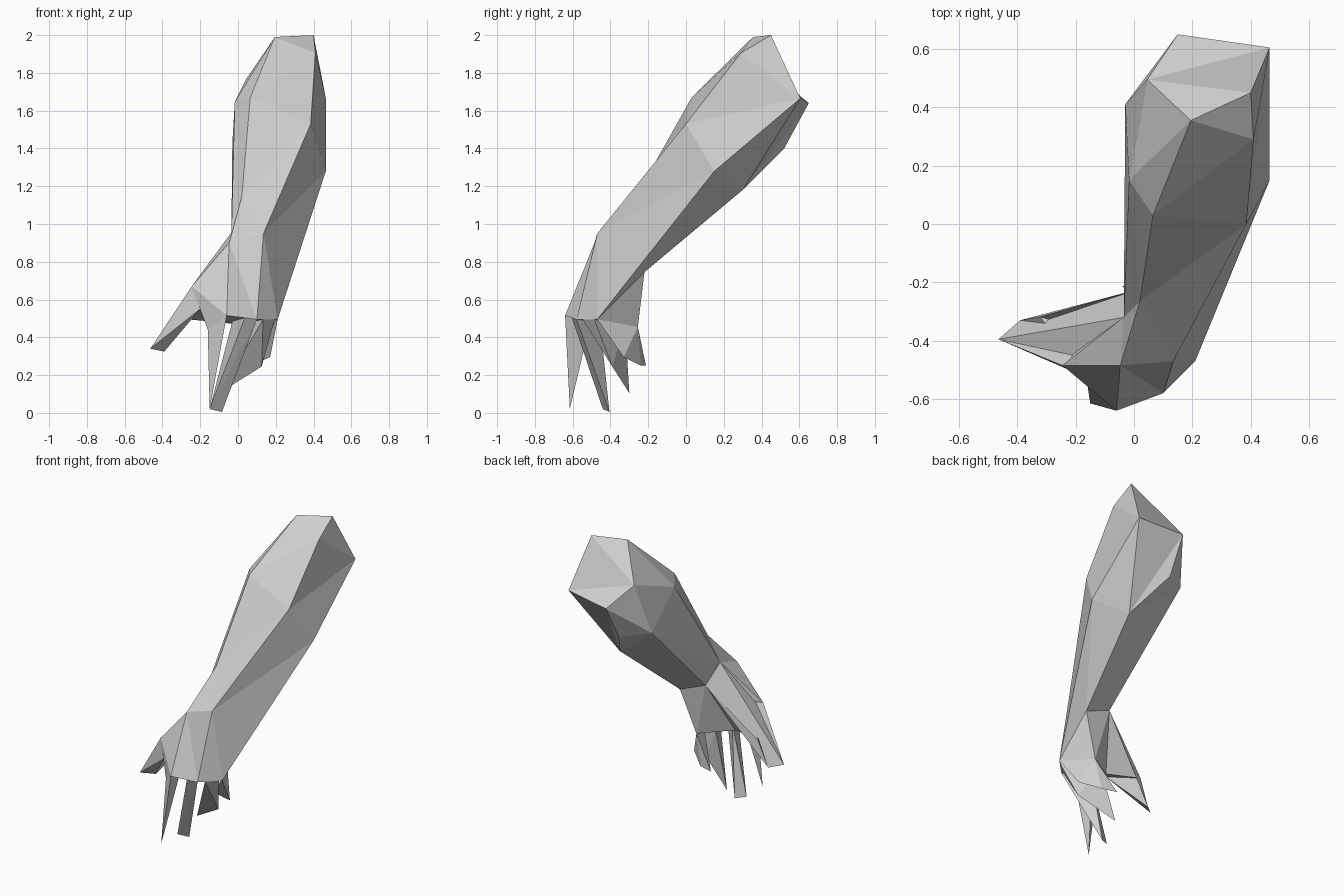
import bpy
import bmesh
from mathutils import Vector

cube = bpy.data.objects.get("Cube")
if cube:
    bpy.data.objects.remove(cube, do_unlink=True)

# One plain grey for the whole arm
grey = bpy.data.materials.new("light_grey")
grey.use_nodes = True
colour = (0.63, 0.63, 0.63, 1)
grey.diffuse_color = colour
grey.node_tree.nodes["Principled BSDF"].inputs["Base Color"].default_value = colour


def finish(bm, name):
    """Triangulate, orient outwards and turn the bmesh into an object."""
    bmesh.ops.triangulate(bm, faces=bm.faces[:])
    bmesh.ops.recalc_face_normals(bm, faces=bm.faces[:])
    mesh = bpy.data.meshes.new(name)
    bm.to_mesh(mesh)
    bm.free()
    mesh.materials.append(grey)
    obj = bpy.data.objects.new(name, mesh)
    bpy.context.collection.objects.link(obj)
    return obj


def hull(name, points):
    """Flat-sided solid wrapped around a few points."""
    bm = bmesh.new()
    for p in points:
        bm.verts.new(p)
    found = bmesh.ops.convex_hull(bm, input=bm.verts[:])
    loose = [v for v in found["geom_interior"] if isinstance(v, bmesh.types.BMVert)]
    bmesh.ops.delete(bm, geom=loose, context="VERTS")
    return finish(bm, name)


def loft(name, rings, caps):
    """Skin matching rings; a point repeated between rings narrows a quad to a triangle."""
    bm = bmesh.new()
    verts = {}

    def face(points):
        loop = []
        for p in points:
            v = verts.get(tuple(p)) or verts.setdefault(tuple(p), bm.verts.new(p))
            if v not in loop:
                loop.append(v)
        if len(loop) > 2 and not bm.faces.get(loop):
            bm.faces.new(loop)

    for one, two in zip(rings, rings[1:]):
        for i in range(len(one)):
            j = (i + 1) % len(one)
            face((one[i], one[j], two[j], two[i]))
    for cap in caps:
        face(cap)
    return finish(bm, name)


def mix(a, b, t):
    return Vector(a).lerp(Vector(b), t)


# Elbow end
top, peak, side = (.195, .355, 1.99), (.40, .45, 2.0), (.41, .29, 1.905)
outer, rear, inner = (.465, .605, 1.665), (.15, .65, 1.64), (.045, .495, 1.77)
under, hollow = (.145, .52, 1.40), (-.03, .41, 1.43)

# Widest part of the forearm
swell_in, swell_top = (-.017, .15, 1.645), (.065, .03, 1.67)
swell_side, swell_out = (.385, 0, 1.53), (.465, .15, 1.28)
swell_low = (.29, .30, 1.18)

# Wrist
wrist_top, wrist_side, wrist_in = (.02, -.265, 1.145), (.135, -.47, .95), (-.035, -.32, .955)
heel_in, heel_out = (.01, -.225, .82), (.20, -.22, .745)

# Back of the hand, knuckles and palm edge
hand_top = (-.047, -.485, .90)
thumb_root = (-.245, -.485, .67)
knuckle_a, knuckle_b, knuckle_c = (-.06, -.64, .515), (.10, -.58, .495), (.21, -.47, .495)
palm_out, palm_mid, palm_in = (.10, -.255, .455), (-.10, -.39, .48), (-.16, -.55, .44)

loft("forearm_and_palm", [
    (top, side, outer, rear, rear, inner, inner),
    (top, side, outer, swell_low, under, hollow, inner),
    (swell_top, swell_side, swell_out, swell_low, swell_low, hollow, swell_in),
    (wrist_top, wrist_side, swell_out, swell_low, swell_low, hollow, wrist_in),
    (hand_top, wrist_side, knuckle_c, heel_out, heel_out, heel_in, wrist_in),
    (knuckle_a, knuckle_b, knuckle_c, palm_out, palm_out, palm_mid, thumb_root),
    (knuckle_a, knuckle_b, knuckle_c, palm_out, palm_out, palm_mid, palm_in),
], [
    (top, peak, side), (side, peak, outer), (inner, peak, top),
    (inner, outer, peak), (inner, rear, outer),
    (knuckle_a, knuckle_b, palm_mid, palm_in),
    (knuckle_b, knuckle_c, palm_out, palm_mid),
])

# Thumb spreads from the inner side of the hand, with a web back to the palm
tip_front, tip_back = (-.465, -.395, .34), (-.39, -.33, .325)
bend, web = (-.32, -.318, .50), (-.20, -.51, .55)
loft("thumb", [
    (thumb_root, hand_top, wrist_in, heel_in, bend, web, web),
    (tip_front, tip_front, tip_front, tip_back, tip_back, tip_back, tip_front),
], [
    (heel_in, palm_mid, bend), (bend, palm_mid, web), (web, palm_mid, thumb_root),
])

# Fingers taper from the knuckles; the outer two curl inwards
split_ab = mix(knuckle_a, knuckle_b, .6)
split_bc = mix(knuckle_b, knuckle_c, .3)
palm_ab = mix(palm_mid, knuckle_a, .45)
palm_bc = mix(palm_mid, palm_out, .5)

hull("index_finger", [knuckle_a, palm_in, palm_ab, (-.15, -.615, .02)])
hull("middle_finger", [split_ab, knuckle_b, mix(palm_mid, knuckle_b, .35),
                       (-.15, -.44, .02), (-.085, -.405, .005)])
hull("ring_finger", [split_bc, mix(split_bc, knuckle_c, .8), palm_bc,
                     (.125, -.39, .245), (-.10, -.30, .105)])
hull("little_finger", [knuckle_c, palm_out, mix(palm_out, knuckle_c, .5),
                       (.17, -.33, .295), (.06, -.24, .25), (-.04, -.212, .25)])
